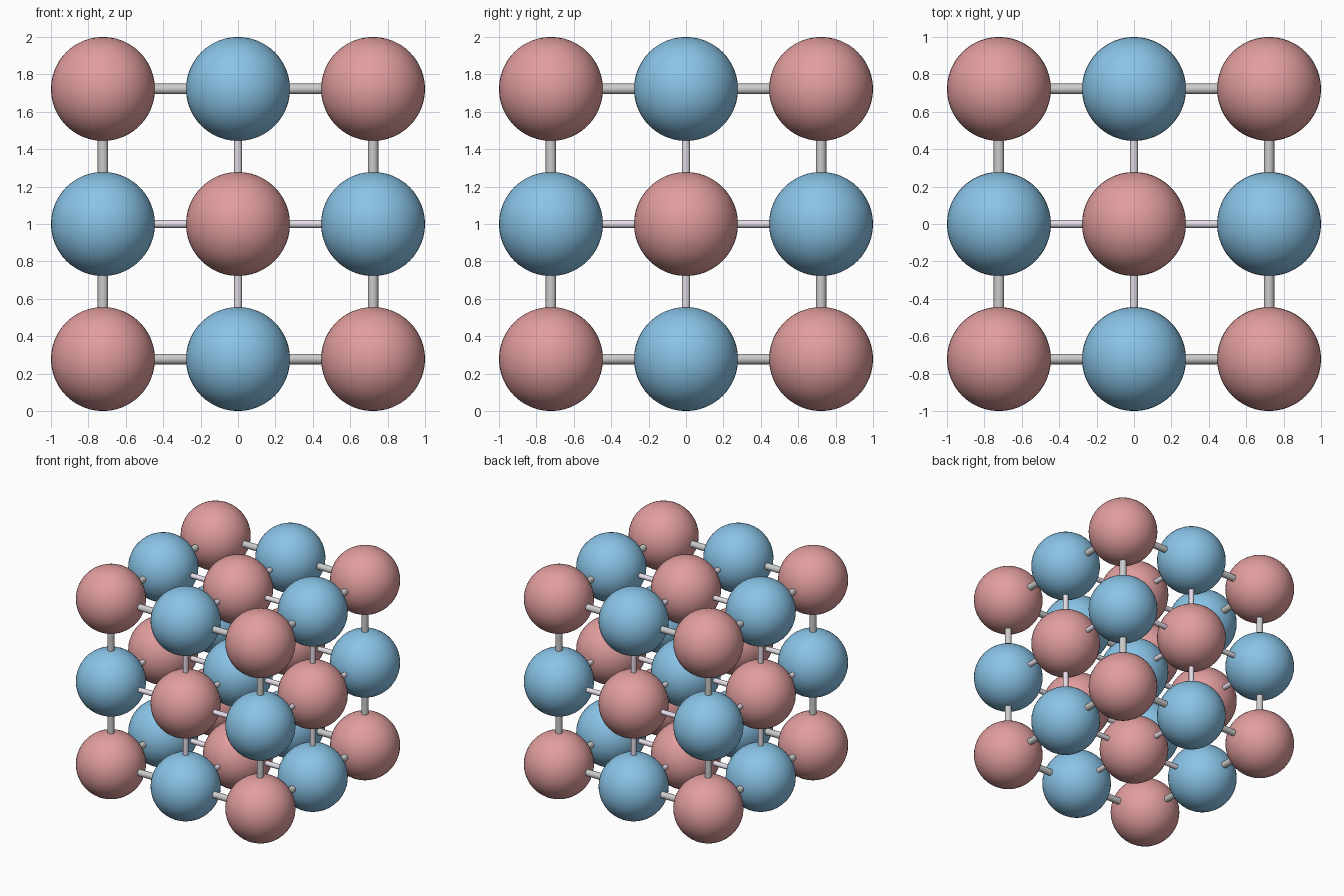
import bpy
from math import pi
from itertools import product

if "Cube" in bpy.data.objects:
    bpy.data.objects.remove(bpy.data.objects["Cube"])

R = 0.278          # atom radius
D = 1.0 - R        # lattice spacing
STEPS = (-1, 0, 1)


def material(name, rgb):
    m = bpy.data.materials.new(name)
    m.diffuse_color = (*rgb, 1)
    m.use_nodes = True
    m.node_tree.nodes["Principled BSDF"].inputs["Base Color"].default_value = m.diffuse_color
    return m


pink = material("pink", (0.76, 0.34, 0.34))
blue = material("blue", (0.25, 0.55, 0.80))
pale = material("pale_lilac", (0.78, 0.72, 0.80))


def atom_master(name, mat):
    bpy.ops.mesh.primitive_uv_sphere_add(segments=48, ring_count=24, radius=R)
    o = bpy.context.object
    o.name = name
    bpy.ops.object.shade_smooth()
    o.data.materials.append(mat)
    return o


def rod_master(name, radius, mat=None):
    bpy.ops.mesh.primitive_cylinder_add(vertices=16, radius=radius, depth=2 * D)
    o = bpy.context.object
    o.name = name
    bpy.ops.object.shade_smooth_by_angle()
    if mat:
        o.data.materials.append(mat)
    return o


def place(master, loc, rot=(0, 0, 0)):
    o = master.copy()      # linked copy sharing the mesh
    o.location = loc
    o.rotation_euler = rot
    bpy.context.collection.objects.link(o)


masters = [
    atom_master("pink_atom", pink),
    atom_master("blue_atom", blue),
    rod_master("edge_rod", 0.028),
    rod_master("inner_rod", 0.0215, pale),
]
pink_atom, blue_atom, edge_rod, inner_rod = masters

# Atoms alternate in colour through the 3 x 3 x 3 lattice
for i, j, k in product(STEPS, repeat=3):
    place(blue_atom if (i + j + k) % 2 == 0 else pink_atom,
          (i * D, j * D, 1 + k * D))

# Rods run along every lattice line; the twelve outer edges are thicker
for a, b in product(STEPS, repeat=2):
    rod = edge_rod if a and b else inner_rod
    place(rod, (0, a * D, 1 + b * D), (0, pi / 2, 0))
    place(rod, (a * D, 0, 1 + b * D), (pi / 2, 0, 0))
    place(rod, (a * D, b * D, 1))

for m in masters:
    bpy.data.objects.remove(m)
